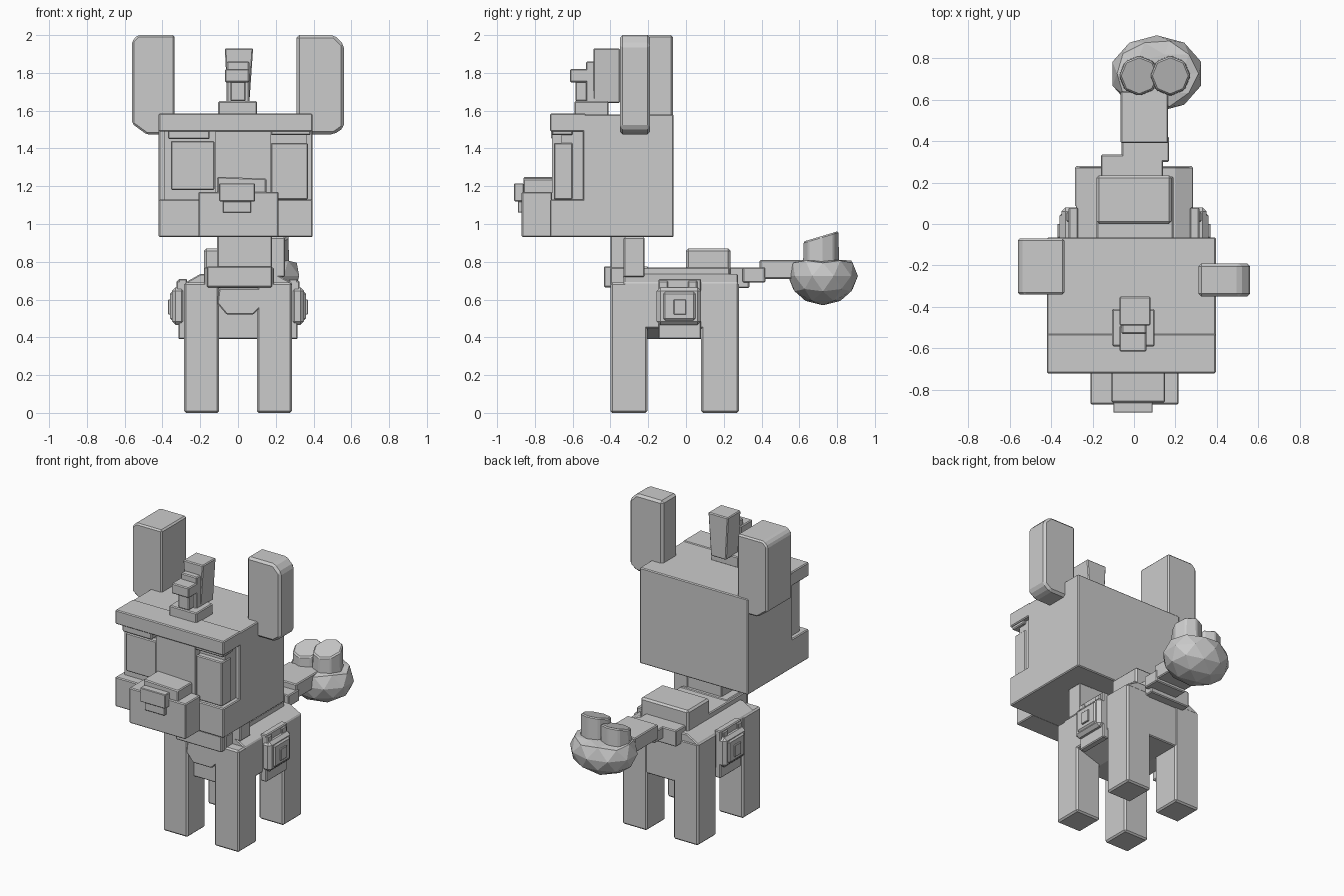
import bpy, bmesh, math
from mathutils import Vector

grey = bpy.data.materials.new("stone_grey")
grey.diffuse_color = (0.6, 0.6, 0.6, 1)


def finish(name, bm, bevel=0.0):
    bmesh.ops.recalc_face_normals(bm, faces=bm.faces)
    me = bpy.data.meshes.new(name)
    bm.to_mesh(me)
    bm.free()
    me.materials.append(grey)
    ob = bpy.data.objects.new(name, me)
    bpy.context.collection.objects.link(ob)
    if bevel:
        m = ob.modifiers.new("bevel", 'BEVEL')
        m.width, m.segments = bevel, 1
    return ob


def box(name, x, y, z, bevel=0.006):
    """Box spanning three (low, high) ranges."""
    bm = bmesh.new()
    bmesh.ops.create_cube(bm, size=1)
    for v in bm.verts:
        v.co = Vector([(a + b) / 2 + c * (b - a) for (a, b), c in zip((x, y, z), v.co)])
    return finish(name, bm, bevel)


def prism(name, pts, y, bevel=0.006):
    """Outline in x and z extruded along y."""
    bm = bmesh.new()
    f = bm.faces.new([bm.verts.new((px, y[0], pz)) for px, pz in pts])
    ext = bmesh.ops.extrude_face_region(bm, geom=[f])["geom"]
    bmesh.ops.translate(bm, vec=(0, y[1] - y[0], 0),
                        verts=[v for v in ext if isinstance(v, bmesh.types.BMVert)])
    return finish(name, bm, bevel)


def side_box(name, s, x, y, z, bevel=0.006):
    """Box given for the positive side, placed on side s."""
    return box(name, x if s > 0 else (-x[1], -x[0]), y, z, bevel)


# Head: core, brow, jaw and the ridge between the eyes
box("head", (-0.42, 0.395), (-0.545, -0.065), (0.93, 1.58))
box("brow", (-0.42, 0.395), (-0.72, -0.53), (1.49, 1.585))
box("jaw", (-0.42, 0.395), (-0.72, -0.53), (0.93, 1.13))
box("nose_bridge", (-0.12, 0.175), (-0.71, -0.53), (1.10, 1.50), 0)
box("left_eye_socket", (-0.39, -0.11), (-0.66, -0.53), (1.12, 1.5), 0)
box("right_eye_socket", (0.17, 0.365), (-0.66, -0.53), (1.12, 1.5), 0)
box("left_eye", (-0.355, -0.125), (-0.70, -0.6), (1.18, 1.44))
box("right_eye", (0.175, 0.37), (-0.70, -0.6), (1.13, 1.43))
box("left_eyelid", (-0.37, -0.15), (-0.715, -0.6), (1.45, 1.5))
box("right_eyelid", (0.175, 0.385), (-0.71, -0.6), (1.47, 1.5))

# Snout and nose
box("muzzle", (-0.21, 0.215), (-0.87, -0.71), (0.93, 1.17))
prism("muzzle_top", [(-0.11, 1.16), (0.15, 1.16), (0.15, 1.24), (-0.11, 1.25)], (-0.86, -0.7))
box("nose", (-0.1, 0.09), (-0.91, -0.86), (1.12, 1.215), 0.004)
box("nose_base", (-0.08, 0.07), (-0.89, -0.86), (1.06, 1.12), 0.004)

# Ears with clipped outer corners
prism("left_ear", [(-0.335, 1.475), (-0.485, 1.475), (-0.56, 1.53), (-0.56, 1.97),
                   (-0.53, 2.0), (-0.335, 2.0)], (-0.34, -0.07), 0.01)
prism("right_ear", [(0.31, 1.475), (0.51, 1.475), (0.56, 1.51), (0.56, 1.95),
                    (0.51, 2.0), (0.31, 2.0)], (-0.35, -0.19), 0.015)

# Crest on top of the head
box("crest_base", (-0.105, 0.1), (-0.59, -0.41), (1.575, 1.65))
prism("crest_post", [(-0.055, 1.64), (0.06, 1.64), (0.08, 1.93), (-0.07, 1.93)], (-0.49, -0.35))
box("crest_step", (-0.06, 0.06), (-0.53, -0.47), (1.64, 1.86))
box("crest_stem", (-0.04, 0.04), (-0.585, -0.51), (1.65, 1.76))
box("crest_bar", (-0.07, 0.06), (-0.615, -0.49), (1.75, 1.82))

# Neck, collar and back
box("neck", (-0.11, 0.18), (-0.4, -0.225), (0.75, 0.94))
box("neck_lump", (0.14, 0.25), (-0.33, -0.22), (0.72, 0.93))
box("collar", (-0.165, 0.18), (-0.435, -0.2), (0.665, 0.775))
box("spine", (-0.18, 0.19), (-0.4, 0.23), (0.66, 0.77))
box("hump", (-0.18, 0.18), (0.0, 0.235), (0.7, 0.87), 0.012)

# Body with a tapering belly
prism("body", [(-0.28, 0.69), (-0.28, 0.45), (-0.1, 0.39), (0.1, 0.39), (0.285, 0.45),
               (0.285, 0.69), (0.2, 0.735), (-0.2, 0.735)], (-0.33, 0.275))
prism("chest", [(-0.1, 0.66), (0.13, 0.66), (0.13, 0.57), (0.08, 0.52), (-0.06, 0.52),
                (-0.11, 0.58)], (-0.4, -0.3))

# Legs and side pouches
for s, side in ((-1, "left"), (1, "right")):
    for part, y in (("front", (-0.4, -0.205)), ("back", (0.08, 0.28))):
        side_box(f"{side}_{part}_leg", s, (0.1, 0.285), y, (0.0, 0.69), 0.01)
    side_box(side + "_pouch_strap", s, (0.27, 0.315), (-0.145, 0.08), (0.39, 0.71))
    side_box(side + "_pouch", s, (0.28, 0.35), (-0.155, 0.08), (0.465, 0.665), 0.02)
    side_box(side + "_pouch_flap", s, (0.3, 0.36), (-0.13, 0.06), (0.48, 0.65), 0.02)
    side_box(side + "_buckle", s, (0.35, 0.37), (-0.065, 0.0), (0.52, 0.6), 0.003)
    for y in (-0.12, 0.035):
        side_box(side + "_pouch_loop", s, (0.27, 0.325), (y - 0.025, y + 0.025), (0.65, 0.7))

# Tail
box("tail_root", (-0.16, 0.14), (0.22, 0.335), (0.66, 0.77))
box("tail_middle", (-0.06, 0.17), (0.3, 0.42), (0.69, 0.77))
box("tail_tip", (-0.065, 0.165), (0.39, 0.64), (0.71, 0.81))

# Faceted tuft bowl with two stubs standing in it
bm = bmesh.new()
bmesh.ops.create_icosphere(bm, subdivisions=2, radius=1)
for v in bm.verts:
    x, y, z = v.co
    v.co = (0.11 + 0.225 * x, 0.725 + 0.185 * y, 0.725 + min(0.155 * z, 0.085))
tuft = finish("tail_tuft", bm)
for name, cx, top in (("left_tuft_stub", 0.025, 0.93), ("right_tuft_stub", 0.175, 0.965)):
    bm = bmesh.new()
    bmesh.ops.create_cone(bm, cap_ends=True, segments=8, radius1=0.1, radius2=0.095, depth=1)
    for v in bm.verts:
        lean = 0.03 * (v.co.y / 0.1) if v.co.z > 0 else 0
        v.co = (cx + v.co.x, 0.715 + v.co.y, top - 0.03 + lean if v.co.z > 0 else 0.72)
    finish(name, bm, 0.008)
